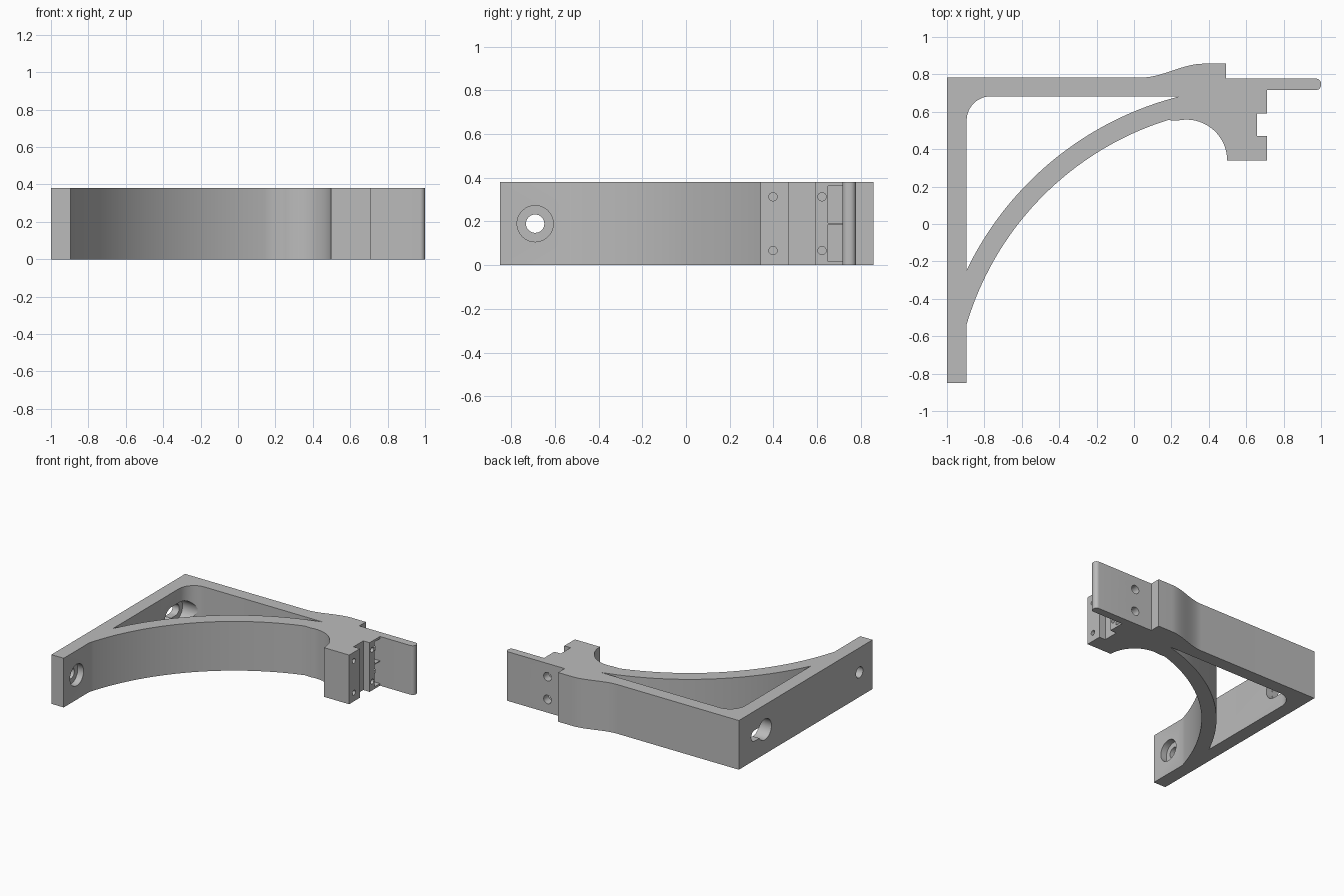
import bpy, bmesh
from math import sin, cos, radians, atan2, degrees, sqrt

old = bpy.data.objects.get("Cube")
if old:
    bpy.data.objects.remove(old, do_unlink=True)

HEIGHT = 0.38
MID = HEIGHT / 2
WALL = -0.895      # inner face of the mounting wall
BAR = 0.683        # inner face of the long top bar
ARC_C = (0.668, -1.0)

grey = bpy.data.materials.new("plain grey")
grey.use_nodes = True
colour = (0.5, 0.5, 0.5, 1)
grey.diffuse_color = colour
grey.node_tree.nodes["Principled BSDF"].inputs["Base Color"].default_value = colour


def arc(cx, cy, r, a0, a1, n=12):
    angles = [radians(a0 + (a1 - a0) * i / n) for i in range(n + 1)]
    return [(cx + r * cos(a), cy + r * sin(a)) for a in angles]


def stadium(u0, u1, v, r):
    return arc(u1, v, r, -90, 90, 16) + arc(u0, v, r, 90, 270, 16)


def rect(u0, u1, v0, v1):
    return [(u0, v0), (u1, v0), (u1, v1), (u0, v1)]


def prism(name, points, lo, hi, axis="Z"):
    """Extrude a flat outline along an axis."""
    place = {"X": lambda u, v: (lo, u, v),
             "Y": lambda u, v: (u, lo, v),
             "Z": lambda u, v: (u, v, lo)}[axis]
    push = [(hi - lo) * (axis == a) for a in "XYZ"]
    bm = bmesh.new()
    verts = [bm.verts.new(place(u, v)) for u, v in points]
    bm.faces.new(verts)
    bmesh.ops.remove_doubles(bm, verts=bm.verts, dist=0.0005)
    made = bmesh.ops.extrude_face_region(bm, geom=bm.faces[:])["geom"]
    bmesh.ops.translate(bm, vec=push,
                        verts=[g for g in made if isinstance(g, bmesh.types.BMVert)])
    bmesh.ops.recalc_face_normals(bm, faces=bm.faces)
    mesh = bpy.data.meshes.new(name)
    bm.to_mesh(mesh)
    bm.free()
    mesh.materials.append(grey)
    obj = bpy.data.objects.new(name, mesh)
    bpy.context.collection.objects.link(obj)
    return obj


def cut(target, points, lo, hi, axis="Z"):
    """Subtract a prism from the target and discard the cutter."""
    cutter = prism("cutter", points, lo, hi, axis)
    cutter.hide_render = True
    mod = target.modifiers.new("cut", "BOOLEAN")
    mod.operation = "DIFFERENCE"
    mod.solver = "EXACT"
    mod.object = cutter
    bpy.context.view_layer.objects.active = target
    bpy.ops.object.modifier_apply(modifier=mod.name)
    bpy.data.objects.remove(cutter, do_unlink=True)


def brace(r, start_x, end_x):
    """Points on the big curved brace between two x positions."""
    cx, cy = ARC_C
    a0, a1 = [degrees(atan2(sqrt(r * r - (x - cx) ** 2), x - cx))
              for x in (start_x, end_x)]
    return arc(cx, cy, r, a0, a1, 40)


# Outline of the whole bracket, seen from above
swell = []
for i in range(17):
    t = 1 - i / 16
    swell.append((0.04 + 0.33 * t, 0.783 + 0.074 * t * t * (3 - 2 * t)))

outline = [(-1, -0.85), (WALL, -0.85)]
outline += brace(1.63, WALL, 0.18)
outline += arc(0.28, 0.34, 0.218, 102, 0, 20)
outline += [(0.712, 0.34), (0.712, 0.47), (0.658, 0.47), (0.658, 0.59),
            (0.712, 0.59), (0.712, 0.716)]
outline += arc(0.973, 0.743, 0.027, -90, 0, 8)
outline += arc(0.973, 0.75, 0.027, 0, 90, 8)
outline += [(0.493, 0.777), (0.493, 0.857)]
outline += swell + [(-1, 0.783)]
bracket = prism("bracket", outline, 0, HEIGHT)

# Opening between the wall, the bar and the curved brace
window = brace(1.735, WALL, 0.245)
window[-1] = (0.245, BAR)
window += arc(WALL + 0.13, BAR - 0.13, 0.13, 90, 180)
cut(bracket, window, -0.1, HEIGHT + 0.1)

# Counterbored screw hole near the front end of the wall
cut(bracket, stadium(-0.69, -0.69, MID, 0.042), -1.1, -0.8, "X")
cut(bracket, stadium(-0.69, -0.69, MID, 0.083), -0.945, -0.8, "X")

# Keyhole near the corner, with a wide recess for the screw head inside
cut(bracket, stadium(0.465, 0.465, MID, 0.08), -1.1, -0.8, "X")
cut(bracket, stadium(0.465, 0.59, MID, 0.042), -1.1, -0.8, "X")
cut(bracket, stadium(0.465, 0.59, MID, 0.083), -0.945, -0.76, "X")

# Clamp end: nut pockets, cross bolts and small pilot holes
for side in (-1, 1):
    z = MID + side * 0.088
    cut(bracket, rect(0.65, 0.715, z - 0.085, z + 0.085), 0.57, 0.8, "X")
    cut(bracket, stadium(0.64, 0.64, z, 0.033), 0.62, 0.9, "Y")
    for y in (0.398, 0.622):
        z = MID + side * 0.123
        cut(bracket, stadium(y, y, z, 0.019), 0.55, 0.8, "X")

bpy.ops.object.select_all(action="DESELECT")
bracket.select_set(True)
bpy.context.view_layer.objects.active = bracket
bpy.ops.object.shade_smooth_by_angle(angle=radians(25))
